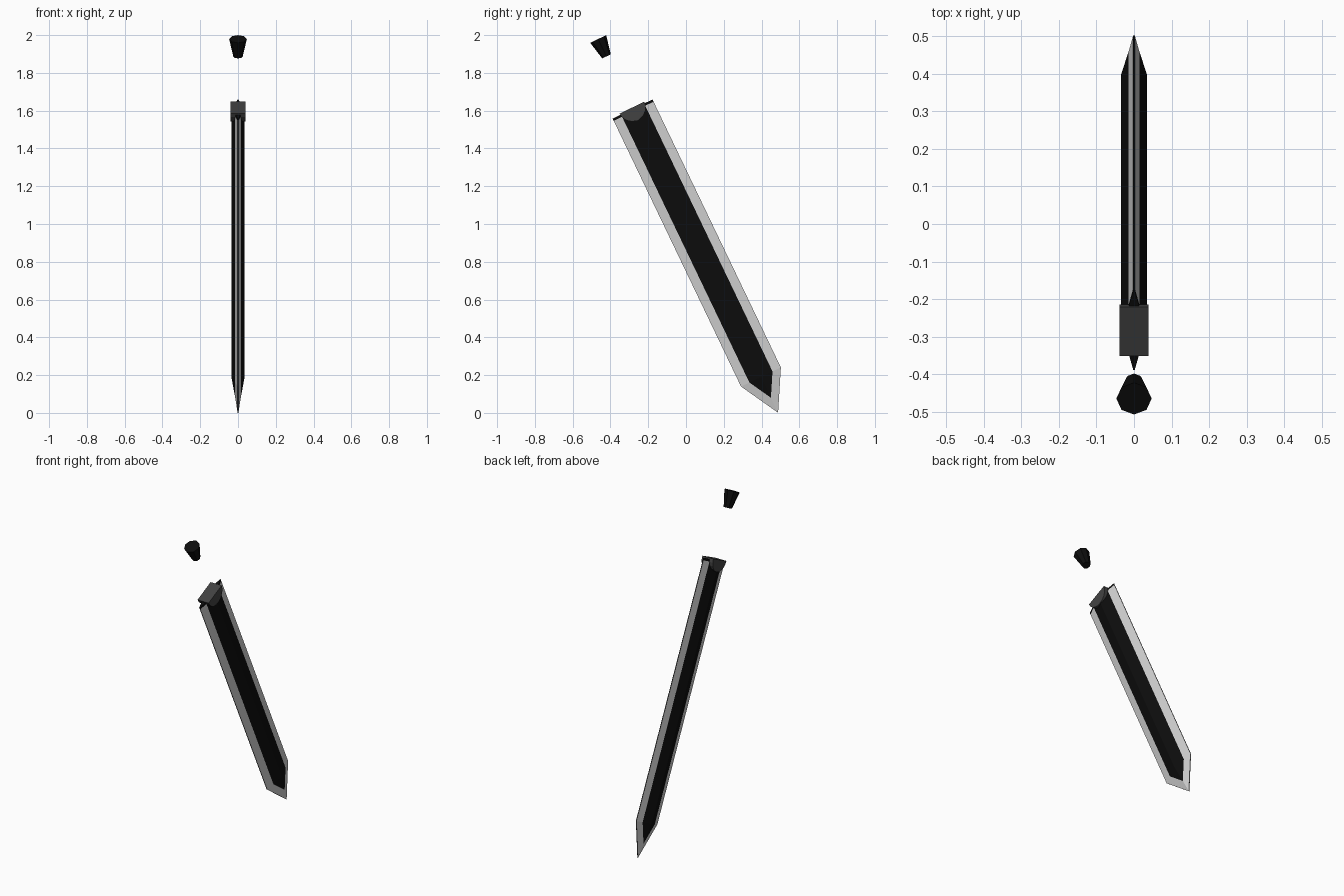
import bpy, bmesh, math
from mathutils import Matrix, Vector

cube = bpy.data.objects.get("Cube")
if cube:
    bpy.data.objects.remove(cube, do_unlink=True)


def material(name, v):
    m = bpy.data.materials.new(name)
    m.use_nodes = True
    m.diffuse_color = (v, v, v, 1)
    m.node_tree.nodes["Principled BSDF"].inputs["Base Color"].default_value = (v, v, v, 1)
    return m


BLACK = material("black", 0.004)
SILVER = material("silver", 0.64)
GREY = material("dark grey", 0.055)

# Everything is built upright, then leaned with the blade tip at the back
LEAN = Matrix.Rotation(math.radians(25.6), 4, 'X') @ Matrix.Translation((0, 0.44, 0))


def finish(bm, name, mats):
    bmesh.ops.recalc_face_normals(bm, faces=bm.faces)
    bm.transform(LEAN)
    mesh = bpy.data.meshes.new(name)
    bm.to_mesh(mesh)
    bm.free()
    for m in mats:
        mesh.materials.append(m)
    obj = bpy.data.objects.new(name, mesh)
    bpy.context.collection.objects.link(obj)
    return obj


# Blade: diamond section with a black core, silver edges and a thin black rim
WIDTH, TIP, TOP, BAND = 0.117, 0.21, 1.573, 1.56
RIDGE = 0.035
CORE = 0.58


def outline(scale, x):
    w = scale * WIDTH
    left = [(-w, TOP), (-w, BAND), (-w, 0)]
    right = [(-y, z) for y, z in reversed(left)]
    return [(x, y, z) for y, z in left + [(0, -scale * TIP)] + right]


bm = bmesh.new()
pool = {}


def vert(p):
    key = tuple(round(c, 5) for c in p)
    if key not in pool:
        pool[key] = bm.verts.new(p)
    return pool[key]


def face(points, mat=0):
    verts = list(dict.fromkeys(vert(p) for p in points))
    if len(verts) > 2:
        bm.faces.new(verts).material_index = mat


rims, cap = [], []
for s in (1, -1):
    rim = outline(1, s * 0.002)
    core = outline(CORE, s * RIDGE * (1 - CORE))
    ridge = [(s * RIDGE, 0, max(p[2], 0)) for p in rim]
    for i in range(len(rim) - 1):
        edge_mat = 1 if 0 < i < len(rim) - 2 else 0
        face([rim[i], rim[i + 1], core[i + 1], core[i]], edge_mat)
        face([core[i], core[i + 1], ridge[i + 1], ridge[i]])
    rims.append(rim)
    ends = [rim[0], core[0], ridge[0], core[-1], rim[-1]]
    cap += ends if s > 0 else ends[::-1]
a, b = rims
for i in range(len(a) - 1):
    face([a[i], a[i + 1], b[i + 1], b[i]])
face(cap)
finish(bm, "blade", [BLACK, SILVER])

# Guard: half cylinder lying across the blade, flat side up
bm = bmesh.new()
R, HALF, SEGS = 0.073, 0.039, 10
profile = [(R * math.cos(math.pi * i / SEGS), 1.581 - R * math.sin(math.pi * i / SEGS))
           for i in range(SEGS + 1)]
base = bm.faces.new([bm.verts.new((-HALF, y, z)) for y, z in profile])
ext = bmesh.ops.extrude_face_region(bm, geom=[base], use_keep_orig=True)
moved = [g for g in ext["geom"] if isinstance(g, bmesh.types.BMVert)]
bmesh.ops.translate(bm, verts=moved, vec=Vector((2 * HALF, 0, 0)))
finish(bm, "guard", [GREY])

# Pommel: eight-sided tapered plug, floating above the guard
bm = bmesh.new()
bmesh.ops.create_cone(bm, cap_ends=True, segments=8, radius1=0.025, radius2=0.047, depth=0.102)
bmesh.ops.rotate(bm, verts=bm.verts, matrix=Matrix.Rotation(0, 3, 'Z'))
bmesh.ops.translate(bm, verts=bm.verts, vec=Vector((0, -0.004, 1.935)))
finish(bm, "pommel", [BLACK])
